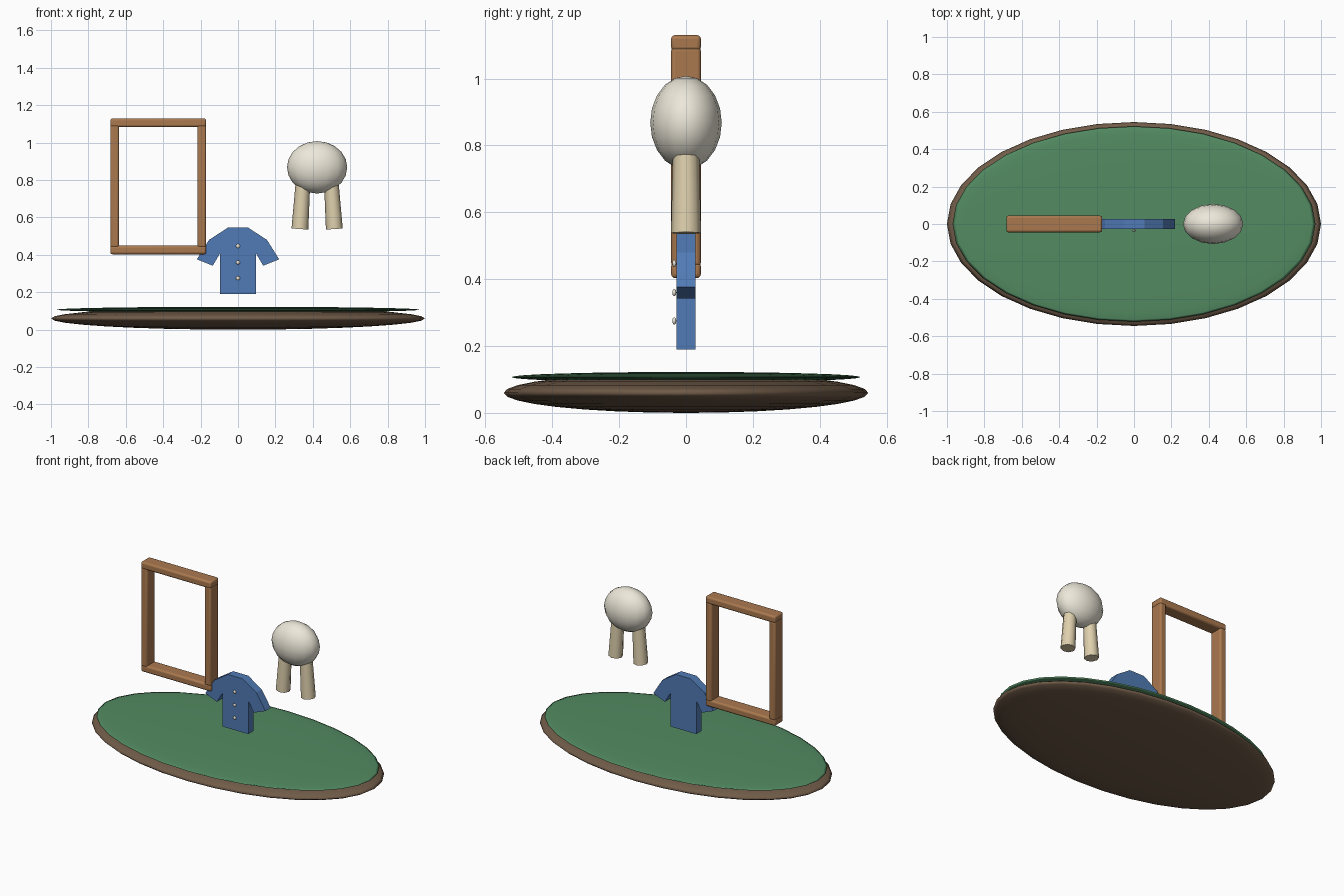
import bpy, bmesh, math
from mathutils import Vector

if "Cube" in bpy.data.objects:
    bpy.data.objects.remove(bpy.data.objects["Cube"])


def paint(name, r, g, b):
    m = bpy.data.materials.new(name)
    m.diffuse_color = [(c / 255) ** 2.2 for c in (r, g, b)] + [1]
    m.use_nodes = True
    m.node_tree.nodes["Principled BSDF"].inputs["Base Color"].default_value = m.diffuse_color
    return m


EARTH = paint("earth", 112, 92, 74)
GRASS = paint("grass", 84, 138, 98)
WOOD = paint("wood", 168, 120, 80)
CLOTH = paint("blue_cloth", 82, 122, 180)
WOOL = paint("cream", 236, 231, 216)
TAN = paint("tan", 222, 207, 172)


def finish(ob, name, mat, angle=40):
    ob.name = name
    ob.data.materials.append(mat)
    bpy.ops.object.select_all(action='DESELECT')
    ob.select_set(True)
    bpy.context.view_layer.objects.active = ob
    bpy.ops.object.transform_apply(location=False, rotation=False, scale=True)
    if angle:
        bpy.ops.object.shade_smooth_by_angle(angle=math.radians(angle))
    return ob


def ellipsoid(name, loc, radii, mat, seg=32, rings=16):
    bpy.ops.mesh.primitive_uv_sphere_add(segments=seg, ring_count=rings, radius=1, location=loc)
    ob = bpy.context.object
    ob.scale = radii
    return finish(ob, name, mat, 180)


def bar(name, loc, size):
    bpy.ops.mesh.primitive_cube_add(size=1, location=loc)
    ob = bpy.context.object
    ob.scale = size
    bev = ob.modifiers.new("rounding", 'BEVEL')
    bev.width, bev.segments = 0.012, 3
    return finish(ob, name, WOOD, 60)


def leg(name, bottom, top, r1, r2):
    a, b = Vector(bottom), Vector(top)
    bpy.ops.mesh.primitive_cone_add(vertices=8, radius1=r1, radius2=r2,
                                    depth=(b - a).length, location=(a + b) / 2)
    ob = bpy.context.object
    ob.rotation_euler = (0, math.atan2(b.x - a.x, b.z - a.z), 0)
    return finish(ob, name, TAN, 50)


# oval ground with grass cap
ellipsoid("ground_base", (0, 0, 0.06), (1.0, 0.545, 0.06), EARTH)
ellipsoid("grass_top", (0, 0, 0.107), (0.97, 0.522, 0.0155), GRASS)

# open picture frame
X0, X1, Z0, Z1, T, D = -0.683, -0.17, 0.403, 1.13, 0.047, 0.089
for name, z in (("frame_top", Z1 - T / 2), ("frame_bottom", Z0 + T / 2)):
    bar(name, ((X0 + X1) / 2, 0, z), (X1 - X0, D, T))
for name, x in (("frame_left", X0 + T / 2), ("frame_right", X1 - T / 2)):
    bar(name, (x, 0, (Z0 + Z1) / 2), (T, D, Z1 - Z0 - 1.5 * T))

# shirt: mirrored half outline, extruded front to back
half = [(0.095, 0.19), (0.095, 0.41), (0.135, 0.342), (0.22, 0.376),
        (0.155, 0.48), (0.055, 0.545)]
outline = half + [(-x, z) for x, z in reversed(half)]
bm = bmesh.new()
face = bm.faces.new([bm.verts.new((x, -0.028, z)) for x, z in outline])
ext = bmesh.ops.extrude_face_region(bm, geom=[face], use_keep_orig=True)
bmesh.ops.translate(bm, vec=(0, 0.056, 0),
                    verts=[v for v in ext["geom"] if isinstance(v, bmesh.types.BMVert)])
bmesh.ops.recalc_face_normals(bm, faces=bm.faces)
mesh = bpy.data.meshes.new("shirt")
bm.to_mesh(mesh)
bm.free()
shirt = bpy.data.objects.new("shirt", mesh)
bpy.context.collection.objects.link(shirt)
finish(shirt, "shirt", CLOTH, 0)

# buttons down the shirt front
for i, z in enumerate((0.447, 0.36, 0.275)):
    ellipsoid(f"button_{i + 1}", (0, -0.035, z), (0.011, 0.006, 0.011), WOOL, 12, 8)

# floating woolly body on two splayed legs
CX = 0.423
ellipsoid("wool_body", (CX, 0, 0.868), (0.161, 0.107, 0.14), WOOL, 16, 10)
for name, s in (("leg_left", -1), ("leg_right", 1)):
    leg(name, (CX + s * 0.092, 0, 0.538), (CX + s * 0.076, 0, 0.785), 0.045, 0.039)
